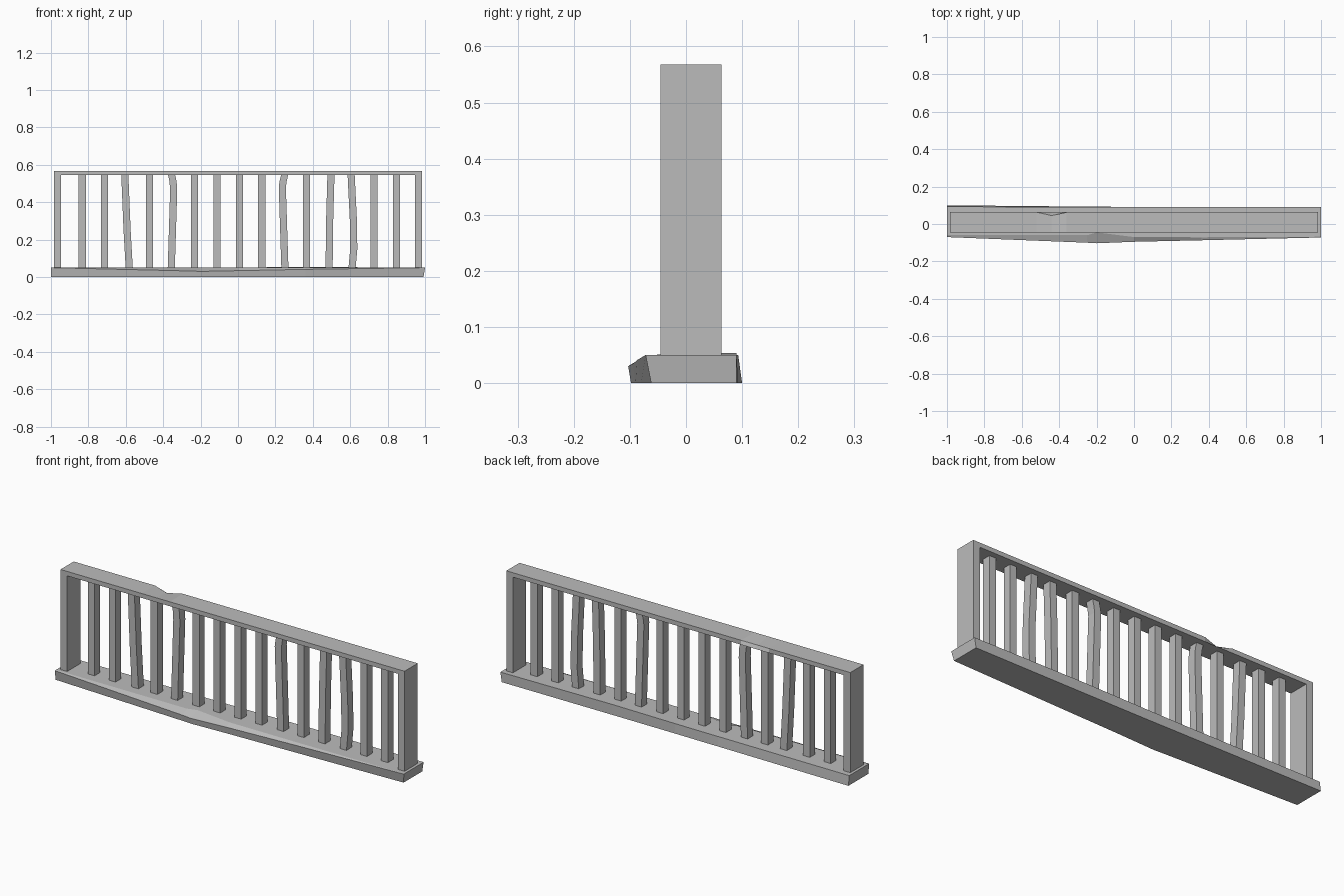
import bpy
import bmesh

cube = bpy.data.objects.get("Cube")
if cube:
    bpy.data.objects.remove(cube)

stone = bpy.data.materials.new("stone grey")
stone.use_nodes = True
GREY = (0.5, 0.5, 0.5, 1)
stone.diffuse_color = GREY
shader = next(n for n in stone.node_tree.nodes if n.type == "BSDF_PRINCIPLED")
shader.inputs["Base Color"].default_value = GREY
shader.inputs["Roughness"].default_value = 0.8


def loft(name, sections):
    """Closed solid skinned through rings of equal point count."""
    bm = bmesh.new()
    rings = [[bm.verts.new(p) for p in ring] for ring in sections]
    for a, b in zip(rings, rings[1:]):
        for i in range(len(a)):
            j = (i + 1) % len(a)
            bm.faces.new((a[i], a[j], b[j], b[i]))
    bm.faces.new(rings[0])
    bm.faces.new(rings[-1])
    bmesh.ops.recalc_face_normals(bm, faces=bm.faces)
    mesh = bpy.data.meshes.new(name)
    bm.to_mesh(mesh)
    bm.free()
    mesh.materials.append(stone)
    obj = bpy.data.objects.new(name, mesh)
    bpy.context.collection.objects.link(obj)
    return obj


FRONT, BACK = -0.045, 0.063
TOP, UNDER, FLOOR = 0.568, 0.545, 0.05
END = 0.985


# Base slab: worn front edge bulging and sinking left of centre
def base_ring(x, foot, lip, lip_z, inner, back, back_z, heel):
    slant = 0.008 if x == 1 else 0
    return [(x - slant, foot, 0), (x, lip, lip_z), (x, inner, FLOOR),
            (x, back, back_z), (x - slant, heel, 0)]


loft("base_slab", [base_ring(*s) for s in (
    (-1, -0.063, -0.07, FLOOR, -0.06, 0.093, FLOOR, 0.1),
    (-0.25, -0.095, -0.1, 0.032, -0.06, 0.09, FLOOR, 0.093),
    (-0.2, -0.098, -0.103, 0.03, -0.045, 0.09, FLOOR, 0.093),
    (0, -0.09, -0.095, 0.034, -0.07, 0.09, 0.051, 0.091),
    (0.36, -0.08, -0.087, 0.041, -0.071, 0.09, 0.054, 0.09),
    (1, -0.062, -0.072, FLOOR, -0.068, 0.09, FLOOR, 0.09),
)])

# Top rail with a chip in its upper back edge
loft("top_rail", [
    [(x, FRONT, UNDER), (x, FRONT, TOP), (x, y, z), (x, BACK, UNDER)]
    for x, y, z in ((-END, BACK, TOP), (-0.52, BACK, TOP), (-0.44, 0.045, 0.558),
                    (-0.36, BACK, TOP), (END, BACK, TOP))])


# End posts
def box_ring(x, z, half, y0, y1):
    return [(x - half, y0, z), (x + half, y0, z), (x + half, y1, z), (x - half, y1, z)]


for side, label in ((1, "left"), (-1, "right")):
    loft("end_post_" + label, [box_ring(side * 0.966, z, 0.019, FRONT, BACK)
                               for z in (0.04, UNDER)])

# Balusters, with sideways offsets by height for the crooked ones
bends = {
    2: ((0.04, 0.012), (0.25, 0), (UNDER, -0.012)),
    4: ((0.04, -0.004), (0.46, 0.009), (0.51, 0.006), (UNDER, -0.002)),
    9: ((0.04, 0.004), (0.48, -0.01), (0.51, -0.006), (UNDER, 0.002)),
    11: ((0.04, 0), (0.3, 0.003), (UNDER, 0.01)),
    12: ((0.04, 0.002), (0.15, 0.012), (0.3, 0.01), (UNDER, -0.002)),
}
for i in range(15):
    x = -0.833 + i * 0.12
    path = bends.get(i, ((0.04, 0), (UNDER, 0)))
    loft(f"baluster_{i + 1}", [box_ring(x + dx, z, 0.019, -0.011, 0.033) for z, dx in path])
